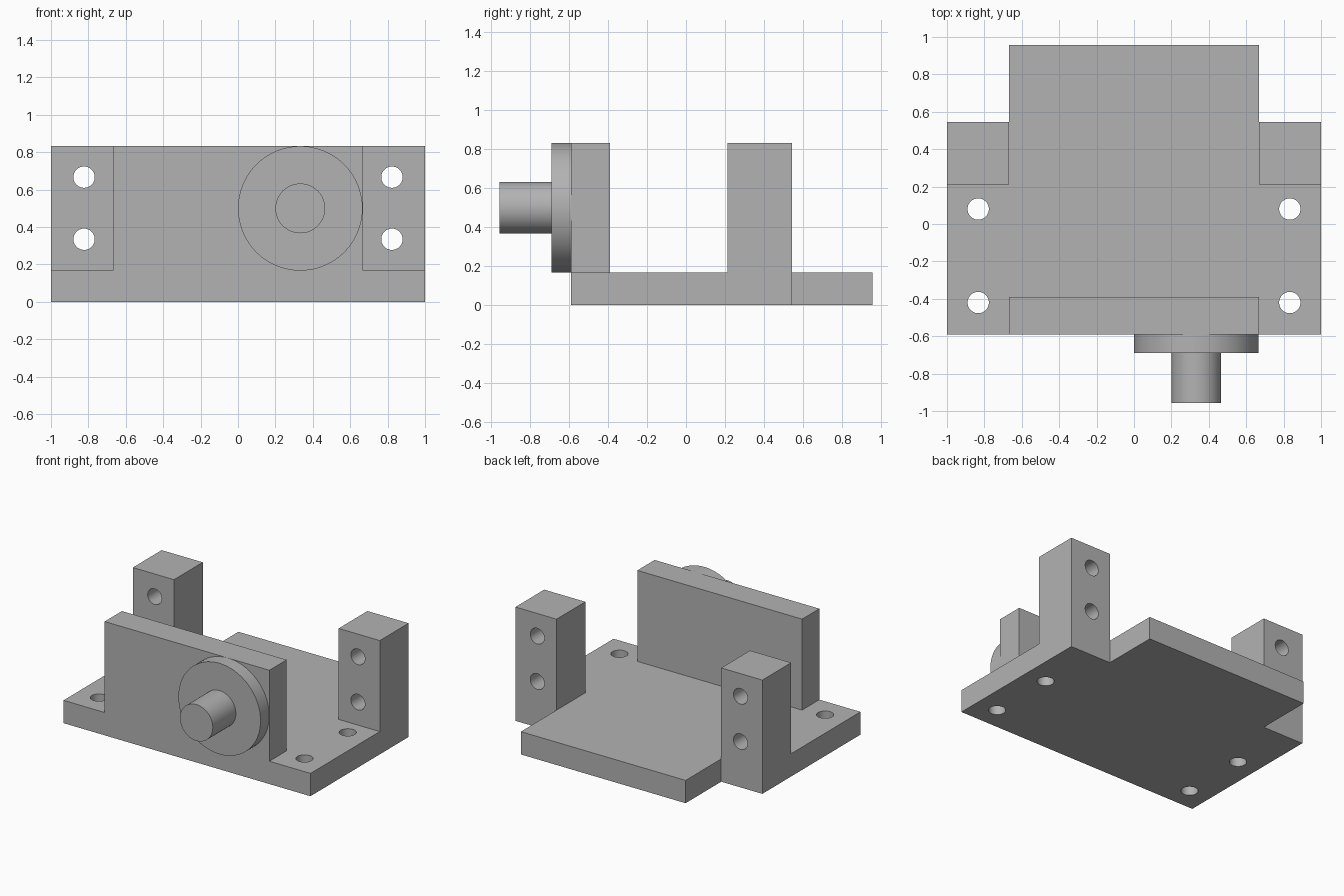
import bpy, bmesh, math
from mathutils import Matrix, Vector

cube = bpy.data.objects.get("Cube")
if cube:
    bpy.data.objects.remove(cube, do_unlink=True)

grey = bpy.data.materials.new("plain grey")
grey.use_nodes = True
colour = (0.45, 0.45, 0.45, 1)
grey.diffuse_color = colour
grey.node_tree.nodes["Principled BSDF"].inputs["Base Color"].default_value = colour

BASE_TOP, TOP = 0.167, 0.833
FRONT, SHOULDER, BACK = -0.59, 0.545, 0.957
INNER = 0.667          # half width of the wall and the rear tongue
HOLE_R = 0.057


def finish(name, bm):
    bmesh.ops.recalc_face_normals(bm, faces=bm.faces)
    mesh = bpy.data.meshes.new(name)
    bm.to_mesh(mesh)
    bm.free()
    mesh.materials.append(grey)
    obj = bpy.data.objects.new(name, mesh)
    bpy.context.collection.objects.link(obj)
    return obj


def prism(name, outline, z0, z1):
    bm = bmesh.new()
    face = bm.faces.new([bm.verts.new((x, y, z0)) for x, y in outline])
    ext = bmesh.ops.extrude_face_region(bm, geom=[face])
    verts = [v for v in ext["geom"] if isinstance(v, bmesh.types.BMVert)]
    bmesh.ops.translate(bm, verts=verts, vec=(0, 0, z1 - z0))
    return finish(name, bm)


def block(name, x0, x1, y0, y1, z0, z1):
    return prism(name, [(x0, y0), (x1, y0), (x1, y1), (x0, y1)], z0, z1)


def cylinders(name, rods, radius, axis):
    """One mesh of cylinders; each rod is (centre, length) along the axis."""
    bm = bmesh.new()
    turn = Vector((0, 0, 1)).rotation_difference(Vector(axis)).to_matrix().to_4x4()
    for centre, length in rods:
        bmesh.ops.create_cone(bm, cap_ends=True, segments=64, radius1=radius,
                              radius2=radius, depth=length,
                              matrix=Matrix.Translation(centre) @ turn)
    return finish(name, bm)


def smooth(obj):
    bpy.ops.object.select_all(action="DESELECT")
    obj.select_set(True)
    bpy.context.view_layer.objects.active = obj
    bpy.ops.object.shade_smooth_by_angle(angle=math.radians(30))


def drill(obj, cutter):
    bpy.context.view_layer.objects.active = obj
    mod = obj.modifiers.new("holes", "BOOLEAN")
    mod.object = cutter
    mod.operation = "DIFFERENCE"
    mod.solver = "EXACT"
    bpy.ops.object.modifier_apply(modifier=mod.name)
    bpy.data.objects.remove(cutter, do_unlink=True)
    smooth(obj)


# Base plate with a narrower rear tongue and four vertical bolt holes
half = [(1, FRONT), (1, SHOULDER), (INNER, SHOULDER), (INNER, BACK)]
base = prism("base_plate", half + [(-x, y) for x, y in reversed(half)], 0, BASE_TOP)
bolts = [((x, y, BASE_TOP / 2), 1) for x in (-0.833, 0.833) for y in (-0.42, 0.08)]
drill(base, cylinders("base_cutter", bolts, HOLE_R, (0, 0, 1)))

# Front wall
block("front_wall", -INNER, INNER, FRONT, -0.39, BASE_TOP, TOP)

# Rear posts, each with two horizontal holes
for side, name in ((1, "left_post"), (-1, "right_post")):
    x0, x1 = sorted((side * INNER, side))
    post = block(name, x0, x1, 0.212, SHOULDER, BASE_TOP, TOP)
    rods = [((side * 0.823, 0.38, z), 1) for z in (0.335, 0.667)]
    drill(post, cylinders("post_cutter", rods, HOLE_R, (0, 1, 0)))

# Round flange and shaft on the front wall
for name, radius, y0, y1 in (("flange", 0.333, -0.69, FRONT),
                             ("shaft", 0.133, -BACK, -0.69)):
    centre = (0.333, (y0 + y1) / 2, 0.5)
    smooth(cylinders(name, [(centre, y1 - y0)], radius, (0, 1, 0)))
